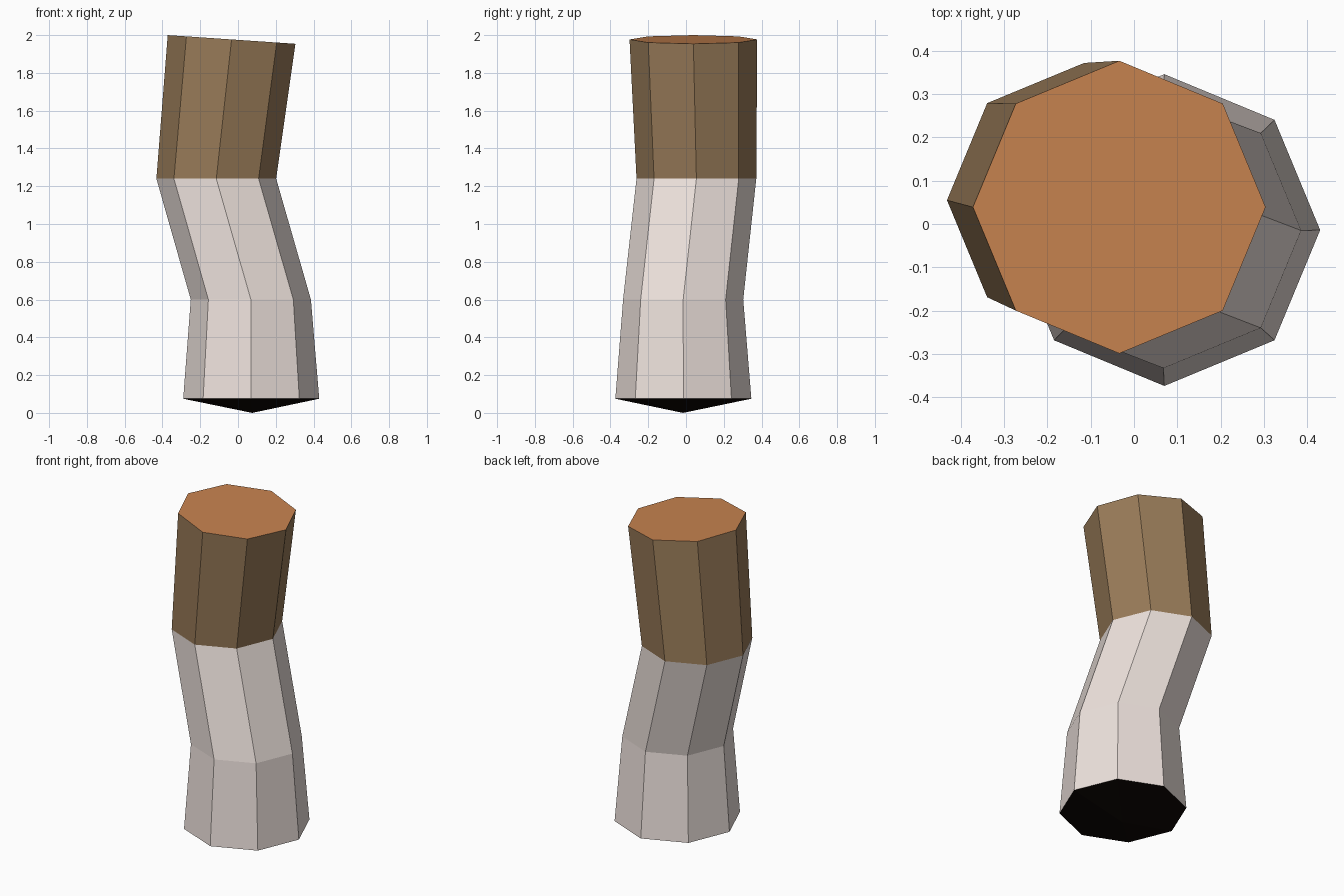
import bpy, bmesh
from math import cos, sin, tau

if "Cube" in bpy.data.objects:
    bpy.data.objects.remove(bpy.data.objects["Cube"])

SIDES = 8


def material(name, rgb):
    m = bpy.data.materials.new(name)
    m.diffuse_color = (*rgb, 1)
    m.use_nodes = True
    m.node_tree.nodes["Principled BSDF"].inputs["Base Color"].default_value = m.diffuse_color
    return m


def ring(bm, cx, cy, z, r, tilt=0.0):
    """Octagon ring; tilt is the z change per unit of x."""
    verts = []
    for i in range(SIDES):
        a = tau * i / SIDES
        dx, dy = r * cos(a), r * sin(a)
        verts.append(bm.verts.new((cx + dx, cy + dy, z + tilt * dx)))
    return verts


def tube(bm, sections):
    """Skin a list of rings with flat quads and return the rings."""
    rings = [ring(bm, *s) for s in sections]
    for lo, hi in zip(rings, rings[1:]):
        for i in range(SIDES):
            j = (i + 1) % SIDES
            bm.faces.new((lo[i], lo[j], hi[j], hi[i]))
    return rings


def finish(bm, name, *mats):
    mesh = bpy.data.meshes.new(name)
    bm.to_mesh(mesh)
    bm.free()
    for m in mats:
        mesh.materials.append(m)
    ob = bpy.data.objects.new(name, mesh)
    bpy.context.collection.objects.link(ob)


# Cross-sections along the bent stick: centre x, centre y, z, radius, tilt
tip = (0.07, -0.014, 0.075, 0.36)
crease = (0.068, -0.015, 0.60, 0.318)
joint = (-0.115, 0.055, 1.24, 0.317)
end = (-0.034, 0.039, 1.977, 0.338, -0.068)

# Paper wrap
bm = bmesh.new()
tube(bm, [tip, crease, joint])
finish(bm, "paper_wrap", material("paper", (0.85, 0.76, 0.72)))

# Filter with its paler end face
bm = bmesh.new()
rings = tube(bm, [joint, end])
bm.faces.new(rings[-1]).material_index = 1
finish(bm, "filter", material("filter_wrap", (0.32, 0.20, 0.10)),
       material("filter_end", (0.58, 0.23, 0.08)))

# Burnt tip: a shallow downward cone
bm = bmesh.new()
rim = ring(bm, *tip)
apex = bm.verts.new((0.075, -0.016, 0))
for i in range(SIDES):
    bm.faces.new((rim[(i + 1) % SIDES], rim[i], apex))
finish(bm, "burnt_tip", material("ash", (0.004, 0.002, 0.001)))
